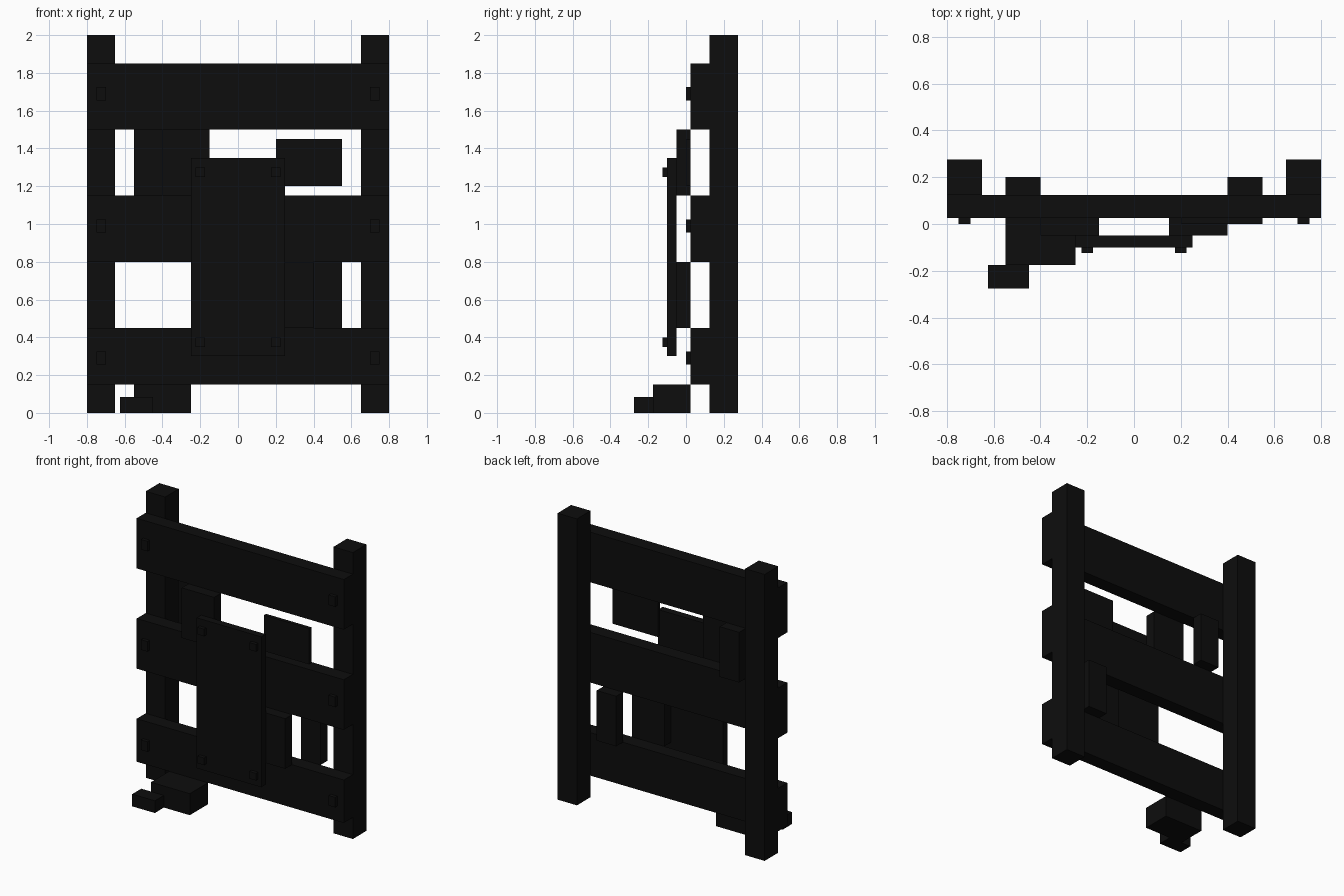
import bpy

cube = bpy.data.objects.get("Cube")
if cube:
    bpy.data.objects.remove(cube, do_unlink=True)

# Single near-black finish
black = bpy.data.materials.new("charred_black")
black.use_nodes = True
colour = (0.004, 0.004, 0.004, 1)
black.diffuse_color = colour
bsdf = next(n for n in black.node_tree.nodes if n.type == "BSDF_PRINCIPLED")
bsdf.inputs["Base Color"].default_value = colour


def box(name, xs, ys, zs):
    """Axis-aligned box from its low and high limits on each axis."""
    spans = (xs, ys, zs)
    bpy.ops.mesh.primitive_cube_add(size=1)
    obj = bpy.context.object
    obj.name = obj.data.name = name
    for v in obj.data.vertices:
        v.co = [(a + b) / 2 + c * (b - a) for (a, b), c in zip(spans, v.co)]
    obj.data.materials.append(black)
    return obj


def pair(name, xs, ys, zs):
    """A box and its mirror image across the middle."""
    box("left_" + name, xs, ys, zs)
    box("right_" + name, (-xs[1], -xs[0]), ys, zs)


PLANK_Y = (0.025, 0.125)
PATCH_Y = (-0.05, 0.025)
BACK_Y = (0.125, 0.2)
LOW_GAP, HIGH_GAP = (0.45, 0.8), (1.15, 1.5)

# Upright posts
pair("post", (0.65, 0.8), (0.125, 0.275), (0, 2))

# Horizontal planks with a nail head at each end
planks = {"lower": (0.15, 0.45), "middle": (0.8, 1.15), "upper": (1.5, 1.85)}
nail_heights = (0.29, 0.99, 1.69)
for (level, zs), h in zip(planks.items(), nail_heights):
    box(level + "_plank", (-0.8, 0.8), PLANK_Y, zs)
    pair(level + "_plank_nail", (0.7, 0.75), (0, 0.025), (h - 0.035, h + 0.035))

# Front board and its corner nails
box("front_board", (-0.25, 0.25), (-0.1, -0.05), (0.3, 1.35))
for level, z in (("lower", 0.35), ("upper", 1.25)):
    pair(level + "_board_nail", (0.175, 0.225), (-0.125, -0.1), (z, z + 0.05))

# Filler blocks in the gaps between planks
box("lower_front_filler", (0.15, 0.4), PATCH_Y, LOW_GAP)
box("upper_front_filler", (-0.4, -0.15), PATCH_Y, HIGH_GAP)
box("lower_back_filler", (0.4, 0.55), BACK_Y, LOW_GAP)
box("upper_back_filler", (-0.55, -0.4), BACK_Y, HIGH_GAP)
box("upper_sign_plate", (0.2, 0.55), (0, 0.025), (1.2, 1.45))

# Rubble at the foot
box("large_rubble", (-0.55, -0.25), (-0.175, 0.025), (0, 0.15))
box("small_rubble", (-0.625, -0.45), (-0.275, -0.175), (0, 0.085))
